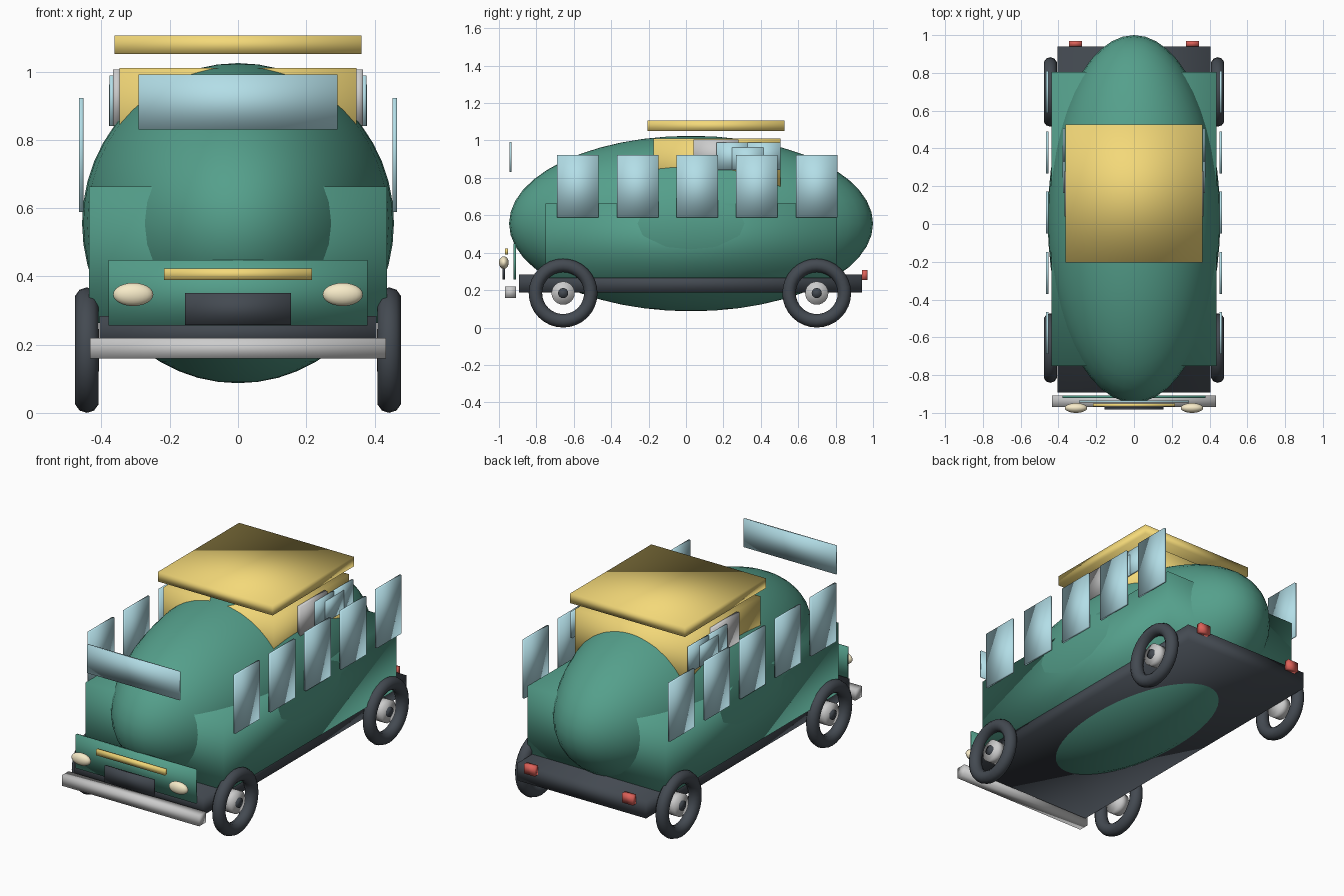
import bpy, math

if "Cube" in bpy.data.objects:
    bpy.data.objects.remove(bpy.data.objects["Cube"])


def mat(name, rgb):
    m = bpy.data.materials.new(name)
    m.diffuse_color = (*rgb, 1)
    m.use_nodes = True
    m.node_tree.nodes["Principled BSDF"].inputs["Base Color"].default_value = m.diffuse_color
    return m


GREEN = mat("green paint", (0.09, 0.35, 0.26))
YELLOW = mat("yellow paint", (0.90, 0.69, 0.19))
GLASS = mat("pale glass", (0.45, 0.73, 0.80))
DARK = mat("dark rubber", (0.057, 0.068, 0.083))
CREAM = mat("cream lamp", (0.93, 0.83, 0.58))
RED = mat("red lamp", (0.73, 0.12, 0.10))


def finish(name, m):
    """Name, colour and smooth the new part (the boxes are softly shaded too)."""
    o = bpy.context.object
    o.name = name
    if m:
        o.data.materials.append(m)
    bpy.ops.object.transform_apply(location=False, rotation=True, scale=True)
    bpy.ops.object.shade_smooth()
    return o


def box(name, x, y, z, m=None):
    """Box from (min, max) ranges on each axis."""
    lo, hi = zip(x, y, z)
    bpy.ops.mesh.primitive_cube_add(size=1, location=[(a + b) / 2 for a, b in zip(lo, hi)])
    bpy.context.object.scale = [b - a for a, b in zip(lo, hi)]
    return finish(name, m)


def side_box(name, s, x, y, z, m=None):
    return box(name, sorted((s * x[0], s * x[1])), y, z, m)


def ellipsoid(name, centre, radii, m, seg, rings):
    bpy.ops.mesh.primitive_uv_sphere_add(segments=seg, ring_count=rings, radius=1, location=centre)
    bpy.context.object.scale = radii
    return finish(name, m)


def disc(name, x, y, z, r, depth, m=None):
    bpy.ops.mesh.primitive_cylinder_add(vertices=24, radius=r, depth=depth, location=(x, y, z),
                                        rotation=(0, math.pi / 2, 0))
    return finish(name, m)


# Main body
ellipsoid("body_shell", (0, 0.027, 0.556), (0.457, 0.973, 0.469), GREEN, 48, 24)
box("lower_body", (-0.436, 0.436), (-0.752, 0.805), (0.264, 0.664), GREEN)
box("chassis", (-0.406, 0.406), (-0.893, 0.94), (0.186, 0.284), DARK)

# Raised cabin and its roof
box("upper_cabin", (-0.347, 0.347), (-0.175, 0.505), (0.72, 1.011), YELLOW)
box("roof_panel", (-0.362, 0.362), (-0.205, 0.527), (1.051, 1.106), YELLOW)

# Front details
box("windscreen", (-0.292, 0.292), (-0.945, -0.934), (0.831, 0.992), GLASS)
box("front_panel", (-0.379, 0.379), (-0.921, -0.909), (0.256, 0.448), GREEN)
box("grille", (-0.155, 0.155), (-0.982, -0.969), (0.258, 0.352), DARK)
box("front_trim", (-0.217, 0.217), (-0.967, -0.951), (0.390, 0.423), YELLOW)
box("bumper", (-0.433, 0.433), (-0.968, -0.908), (0.159, 0.219))

for side, s in (("left", -1), ("right", 1)):
    # Lamps
    ellipsoid("headlight_" + side, (s * 0.307, -0.974, 0.347), (0.059, 0.026, 0.034), CREAM, 24, 12)
    side_box("tail_light_" + side, s, (0.275, 0.344), (0.94, 0.97), (0.254, 0.307), RED)
    # Row of side windows
    for i in range(5):
        y = -0.578 + 0.319 * i
        side_box(f"side_window_{side}_{i + 1}", s, (0.453, 0.466),
                 (y - 0.111, y + 0.111), (0.589, 0.922), GLASS)
    # Cabin window frame and overlapping panes
    side_box("cabin_frame_" + side, s, (0.342, 0.367), (0.04, 0.28), (0.841, 1.006))
    panes = ((0.163, 0.33, 0.988, 0.376), (0.245, 0.415, 0.962, 0.378), (0.33, 0.505, 0.988, 0.376))
    for i, (a, b, top, out) in enumerate(panes):
        side_box(f"cabin_pane_{side}_{i + 1}", s, (0.364, out), (a, b), (0.841, top), GLASS)
    # Wheels
    for end, y in (("front", -0.657), ("rear", 0.699)):
        tag = f"{end}_{side}"
        bpy.ops.mesh.primitive_torus_add(major_segments=32, minor_segments=10,
                                         major_radius=0.148, minor_radius=0.036,
                                         location=(s * 0.443, y, 0.184),
                                         rotation=(0, math.pi / 2, 0))
        finish("tyre_" + tag, DARK)
        disc("hub_" + tag, s * 0.435, y, 0.184, 0.062, 0.056)
        disc("hub_cap_" + tag, s * 0.45, y, 0.184, 0.027, 0.044, DARK)
